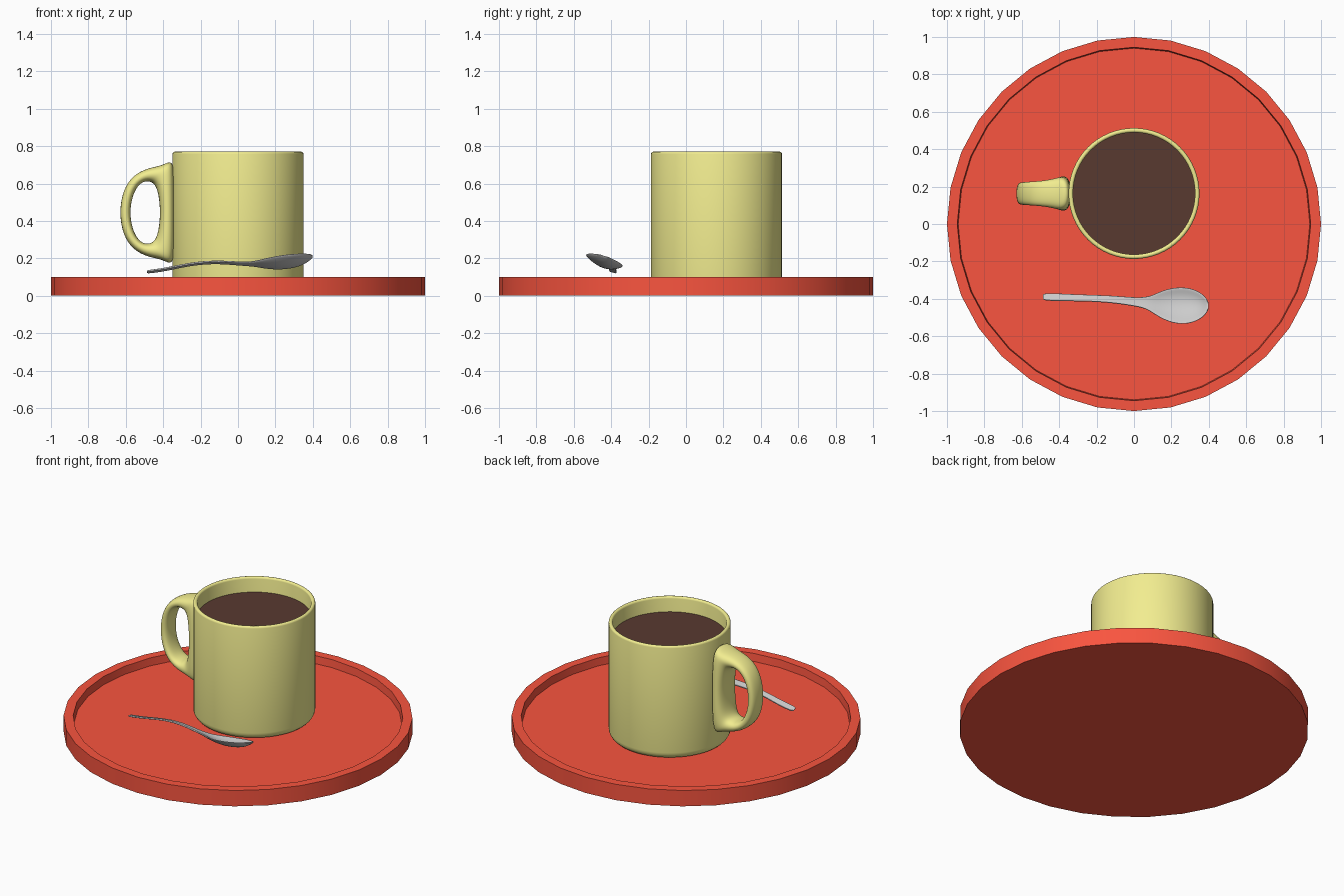
import bpy, bmesh, math

if "Cube" in bpy.data.objects:
    bpy.data.objects.remove(bpy.data.objects["Cube"])

MUG_Y = 0.163


def material(name, color):
    m = bpy.data.materials.new(name)
    m.diffuse_color = (*color, 1)
    m.use_nodes = True
    m.node_tree.nodes["Principled BSDF"].inputs["Base Color"].default_value = m.diffuse_color
    return m


def finish(name, bm, mat=None, angle=35):
    bmesh.ops.remove_doubles(bm, verts=bm.verts, dist=1e-5)
    bmesh.ops.recalc_face_normals(bm, faces=bm.faces)
    me = bpy.data.meshes.new(name)
    bm.to_mesh(me)
    bm.free()
    ob = bpy.data.objects.new(name, me)
    bpy.context.collection.objects.link(ob)
    if mat:
        me.materials.append(mat)
    bpy.ops.object.select_all(action='DESELECT')
    bpy.context.view_layer.objects.active = ob
    ob.select_set(True)
    bpy.ops.object.shade_smooth_by_angle(angle=math.radians(angle))
    return ob


def revolve(name, profile, segs, mat, y=0):
    """Lathe (radius, z) points around a vertical axis at (0, y)."""
    bm = bmesh.new()
    rings = []
    for i in range(segs):
        a = 2 * math.pi * i / segs
        rings.append([bm.verts.new((r * math.cos(a), y + r * math.sin(a), z))
                      for r, z in profile])
    for i in range(segs):
        p, q = rings[i], rings[(i + 1) % segs]
        for k in range(len(profile) - 1):
            vs = [p[k], q[k], q[k + 1], p[k + 1]]
            if profile[k][0] == 0:
                vs = [p[k], q[k + 1], p[k + 1]]
            elif profile[k + 1][0] == 0:
                vs = [p[k], q[k], p[k + 1]]
            bm.faces.new(vs)
    return finish(name, bm, mat)


def loft(bm, rows, closed_rows, closed_cols):
    """Bridge rows of points with quads."""
    grid = [[bm.verts.new(p) for p in row] for row in rows]
    n, m = len(grid), len(grid[0])
    for i in range(n if closed_rows else n - 1):
        for j in range(m if closed_cols else m - 1):
            i2, j2 = (i + 1) % n, (j + 1) % m
            bm.faces.new((grid[i][j], grid[i2][j], grid[i2][j2], grid[i][j2]))


red = material("tray_red", (0.95, 0.09, 0.05))
cream = material("mug_cream", (0.89, 0.85, 0.28))
brown = material("coffee_brown", (0.098, 0.041, 0.03))

# Tray: low 32-sided dish with a raised rim
revolve("tray", [(0, 0), (1, 0), (1, 0.1), (0.945, 0.1), (0.94, 0.052), (0, 0.052)], 32, red)

# Mug body: filleted base, rounded lip, hollow inside
fillet = [(0.305 + 0.045 * math.sin(t), 0.097 - 0.045 * math.cos(t))
          for t in [math.pi / 2 * i / 5 for i in range(6)]]
lip = [(0.338 + 0.012 * math.cos(t), 0.758 + 0.012 * math.sin(t))
       for t in [math.pi * i / 6 for i in range(7)]]
revolve("mug", [(0, 0.052)] + fillet + lip + [(0.326, 0.13), (0.3, 0.1), (0, 0.1)],
        64, cream, MUG_Y)

# Coffee surface
revolve("coffee", [(0, 0.66), (0.328, 0.66), (0.328, 0.675), (0, 0.675)], 64, brown, MUG_Y)

# Handle: closed loop of rounded sections (outer x, z, inner x, z, half width)
upper = [(-.337, .62, -.425, .54, .095), (-.345, .735, -.443, .59, .09),
         (-.40, .697, -.468, .61, .08), (-.48, .685, -.50, .612, .07),
         (-.56, .647, -.535, .59, .066), (-.615, .57, -.565, .53, .063)]
flip = [(a, .89 - b, c, .89 - d, w) for a, b, c, d, w in reversed(upper)]
sections = ([(-.337, .445, -.416, .445, .095)] + upper
            + [(-.637, .445, -.578, .445, .061)] + flip)
rows = []
for ox, oz, ix, iz, w in sections:
    row = []
    for k in range(12):
        a = 2 * math.pi * k / 12
        c, s = math.cos(a), math.sin(a)
        u = math.copysign(abs(c) ** 0.8, c) / 2
        v = math.copysign(abs(s) ** 0.8, s)
        row.append(((ox + ix) / 2 + (ox - ix) * u, MUG_Y + w * v,
                    (oz + iz) / 2 + (oz - iz) * u))
    rows.append(row)
bm = bmesh.new()
loft(bm, rows, True, True)
handle = finish("mug_handle", bm, cream, 180)
handle.modifiers.new("smooth", 'SUBSURF').levels = 2
handle.modifiers["smooth"].render_levels = 2

# Spoon: stations (x, centre y, half width, rim z, depth), rolled sideways
stations = [(-.487, -.39, .012, .127, 0), (-.475, -.39, .02, .129, 0),
            (-.4, -.392, .02, .138, 0), (-.3, -.395, .018, .16, 0),
            (-.2, -.398, .018, .176, 0), (-.1, -.404, .02, .18, 0),
            (0, -.416, .023, .173, .002), (.06, -.421, .03, .171, .004),
            (.1, -.428, .047, .173, .01), (.15, -.432, .077, .178, .025),
            (.22, -.436, .099, .186, .038), (.29, -.437, .099, .195, .04),
            (.35, -.437, .077, .203, .03), (.385, -.437, .044, .21, .01),
            (.399, -.437, .014, .212, 0)]
rows = [[(x, y + w * t, z - d * (1 - t * t) - 0.3 * w * t)
         for t in (-1, -.67, -.33, 0, .33, .67, 1)] for x, y, w, z, d in stations]
bm = bmesh.new()
loft(bm, rows, False, False)
spoon = finish("spoon", bm, None, 180)
solid = spoon.modifiers.new("thickness", 'SOLIDIFY')
solid.thickness = 0.01
solid.offset = 0
sub = spoon.modifiers.new("smooth", 'SUBSURF')
sub.levels = sub.render_levels = 2
